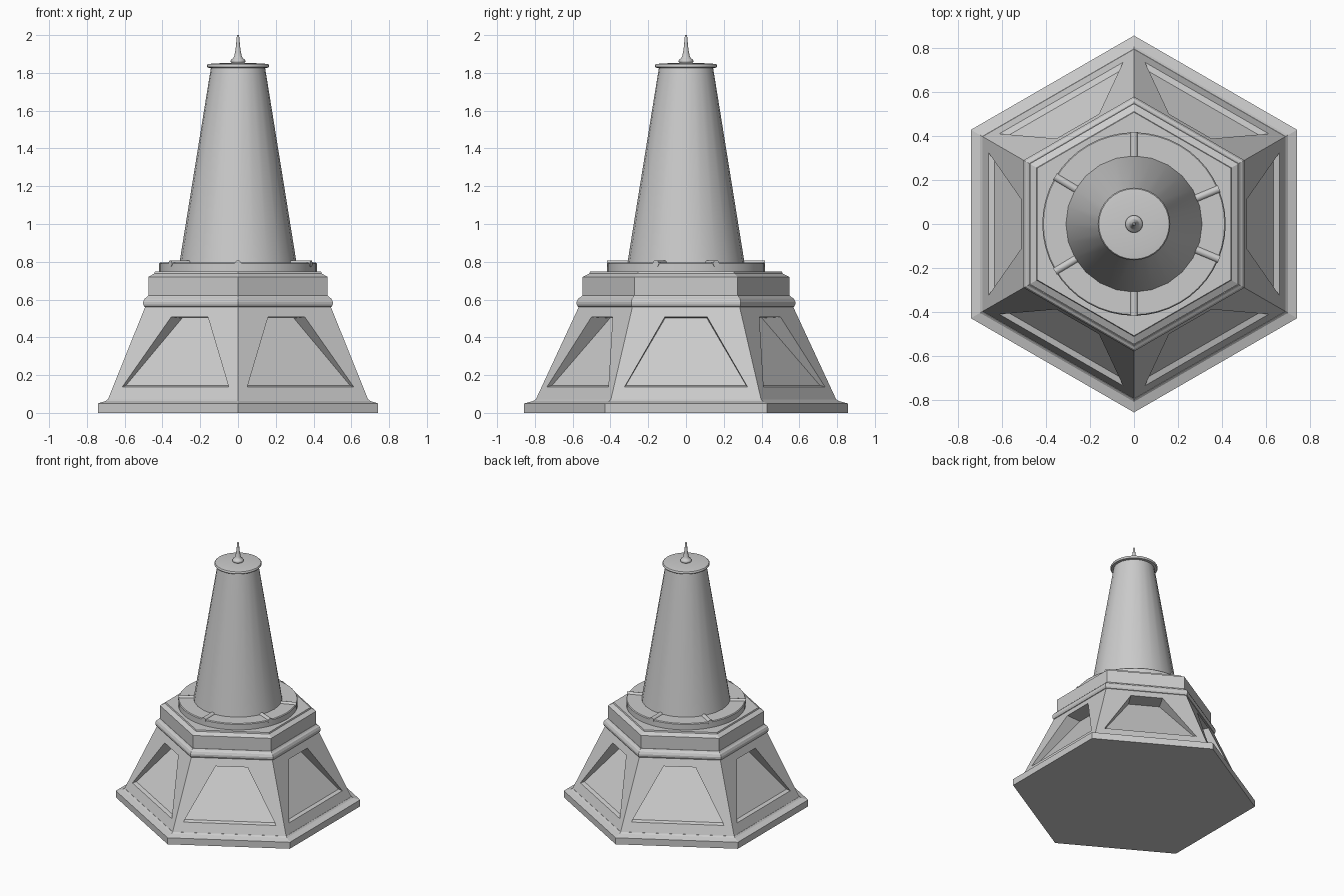
import bpy, bmesh, math
from mathutils import Matrix, Vector

if "Cube" in bpy.data.objects:
    bpy.data.objects.remove(bpy.data.objects["Cube"])


def make_object(name, bm, angle=None):
    bmesh.ops.remove_doubles(bm, verts=bm.verts, dist=1e-5)
    bmesh.ops.recalc_face_normals(bm, faces=bm.faces)
    mesh = bpy.data.meshes.new(name)
    bm.to_mesh(mesh)
    bm.free()
    ob = bpy.data.objects.new(name, mesh)
    bpy.context.collection.objects.link(ob)
    if angle:
        bpy.ops.object.select_all(action='DESELECT')
        ob.select_set(True)
        bpy.context.view_layer.objects.active = ob
        bpy.ops.object.shade_smooth_by_angle(angle=math.radians(angle))
    return ob


def lathe(name, profile, sides, scale=1.0, angle=None):
    """Closed solid turned around z, with one vertex column on +y."""
    bm = bmesh.new()
    rings = []
    for r, z in profile:
        rings.append([bm.verts.new((-r * scale * math.sin(math.tau * i / sides),
                                    r * scale * math.cos(math.tau * i / sides), z))
                      for i in range(sides)])
    for a, b in zip(rings, rings[1:]):
        for i in range(sides):
            j = (i + 1) % sides
            bm.faces.new((a[i], a[j], b[j], b[i]))
    bm.faces.new(rings[0][::-1])
    bm.faces.new(rings[-1])
    return make_object(name, bm, angle)


HEX = 1 / math.cos(math.pi / 6)  # flat distance to corner radius

# Hexagonal plinth
lathe("plinth", [(0.742, 0), (0.742, 0.05), (0.70, 0.063), (0.69, 0.072)], 6, HEX)

# Tapered hexagonal body with a wedge-shaped recess in every side
Z0, Z1, A0, A1 = 0.068, 0.565, 0.69, 0.49


def flat(z):
    return A0 + (A1 - A0) * (z - Z0) / (Z1 - Z0)


def loop(half_low, z_low, in_low, half_high, z_high, in_high):
    lo, hi = flat(z_low) - in_low, flat(z_high) - in_high
    return [Vector((lo, -half_low, z_low)), Vector((lo, half_low, z_low)),
            Vector((hi, half_high, z_high)), Vector((hi, -half_high, z_high))]


t = math.tan(math.pi / 6)
loops = [loop(A0 * t, Z0, 0, A1 * t, Z1, 0),
         loop(0.325, 0.138, 0, 0.112, 0.508, 0),
         loop(0.318, 0.146, 0.024, 0.110, 0.502, 0.115)]
bm = bmesh.new()
for k in range(6):
    rot = Matrix.Rotation(k * math.pi / 3, 3, 'Z')
    outer, opening, floor = [[bm.verts.new(rot @ p) for p in lp] for lp in loops]
    for a, b in ((outer, opening), (opening, floor)):
        for i in range(4):
            j = (i + 1) % 4
            bm.faces.new((a[i], a[j], b[j], b[i]))
    bm.faces.new(floor)
make_object("panelled_body", bm)

# Moulding and upper hexagonal band
lathe("moulding", [(0.487, 0.558), (0.496, 0.562), (0.502, 0.575), (0.502, 0.588),
                   (0.494, 0.605), (0.484, 0.612), (0.476, 0.622)], 6, HEX)
lathe("upper_band", [(0.474, 0.61), (0.474, 0.72), (0.443, 0.738), (0.44, 0.748)], 6, HEX)

# Round platform
lathe("round_platform", [(0.417, 0.74), (0.417, 0.79), (0.412, 0.796)], 48, angle=30)

# Small radial ribs on the platform
for n, deg in enumerate((22.5, 90, 149, 211, 270, 337.5)):
    bm = bmesh.new()
    place = (Matrix.Rotation(math.radians(deg), 4, 'Z')
             @ Matrix.Translation((0.36, 0, 0.79))
             @ Matrix.Rotation(math.pi / 2, 4, 'Y'))
    bmesh.ops.create_cone(bm, cap_ends=True, segments=12, radius1=0.018,
                          radius2=0.018, depth=0.118, matrix=place)
    make_object(f"platform_rib_{n + 1}", bm, 35)

# Tapered tower
lathe("tower", [(0.312, 0.78), (0.309, 0.80), (0.143, 1.83)], 24, angle=30)

# Cap disc
lathe("tower_cap", [(0.143, 1.825), (0.16, 1.828), (0.165, 1.834), (0.165, 1.84),
                    (0.16, 1.846), (0.13, 1.85), (0.04, 1.853)], 32, angle=40)

# Finial spike
lathe("finial", [(0.03, 1.85), (0.038, 1.856), (0.04, 1.864), (0.035, 1.872),
                 (0.026, 1.877), (0.02, 1.89), (0.014, 1.92), (0.01, 1.95),
                 (0.007, 1.99), (0.004, 2.0)], 16, angle=50)
